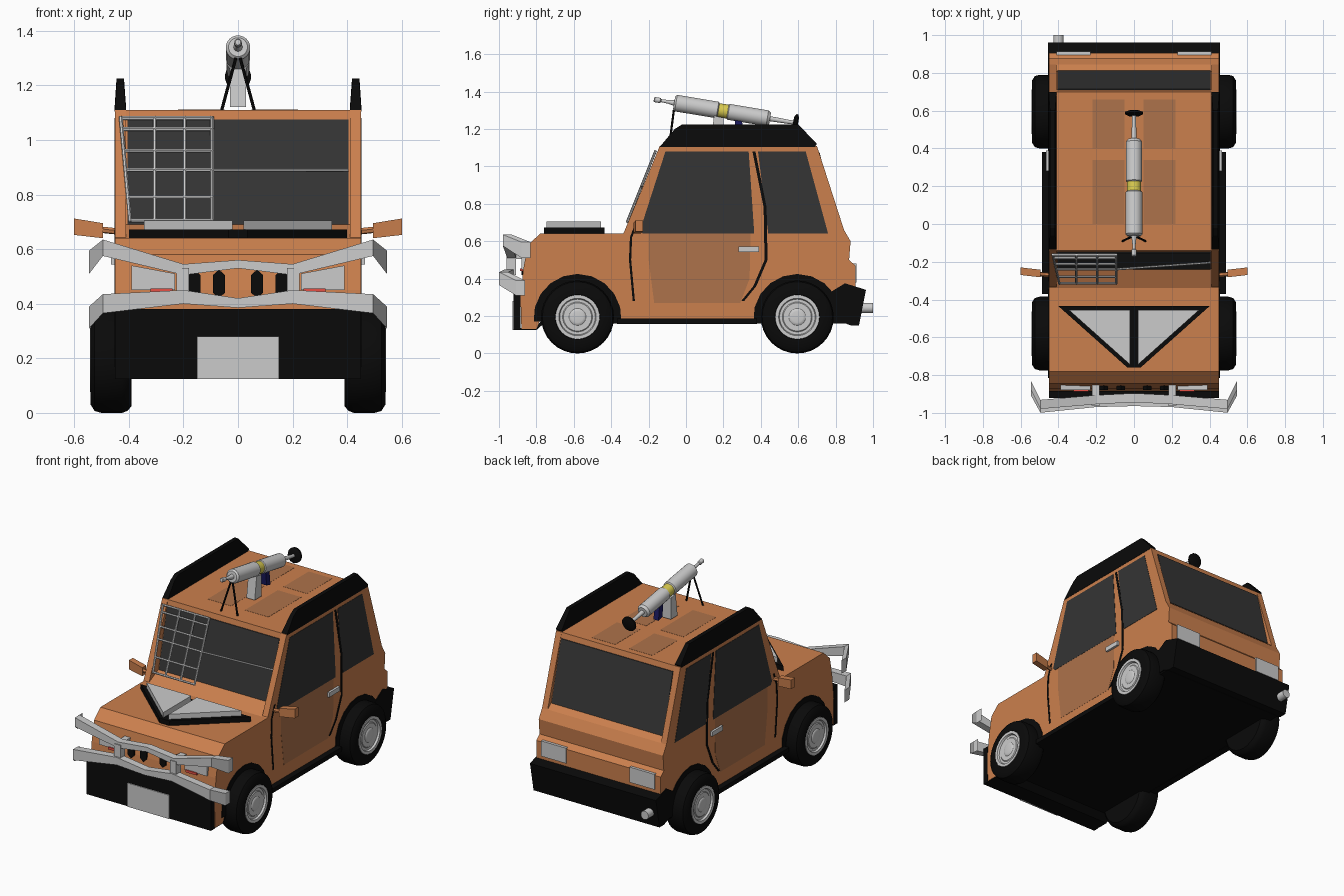
import bpy, bmesh
from math import sin, cos, pi, radians
from mathutils import Vector


def mat(name, *rgb):
    m = bpy.data.materials.new(name)
    m.diffuse_color = (*rgb, 1)
    return m


ORANGE = mat("orange_paint", 0.60, 0.215, 0.075)
BROWN = mat("faded_paint", 0.42, 0.17, 0.07)
BLACK = mat("black_trim", 0.003, 0.003, 0.003)
GLASS = mat("dark_glass", 0.035, 0.035, 0.035)
STEEL = mat("steel", 0.55, 0.55, 0.55)
RED = mat("red_lens", 0.8, 0.08, 0.06)
YELLOW = mat("yellow_band", 0.7, 0.6, 0.08)
BLUE = mat("blue_grip", 0.01, 0.01, 0.12)


def make(name, verts, faces, m, mirror=False, smooth=False):
    me = bpy.data.meshes.new(name)
    me.from_pydata(verts, [], faces)
    bm = bmesh.new()
    bm.from_mesh(me)
    bmesh.ops.remove_doubles(bm, verts=bm.verts, dist=1e-5)
    bmesh.ops.recalc_face_normals(bm, faces=bm.faces)
    bm.to_mesh(me)
    bm.free()
    ob = bpy.data.objects.new(name, me)
    bpy.context.collection.objects.link(ob)
    me.materials.append(m)
    if mirror:
        ob.modifiers.new("mirror", "MIRROR")
    if smooth:
        bpy.ops.object.select_all(action="DESELECT")
        ob.select_set(True)
        bpy.context.view_layer.objects.active = ob
        bpy.ops.object.shade_smooth_by_angle(angle=radians(35))
    return ob


def loft(name, rings, m, mirror=False, smooth=False):
    n = len(rings[0])
    verts = [tuple(p) for r in rings for p in r]
    faces = [(k * n + i, k * n + (i + 1) % n, (k + 1) * n + (i + 1) % n, (k + 1) * n + i)
             for k in range(len(rings) - 1) for i in range(n)]
    faces += [tuple(range(n)), tuple(range(len(verts) - n, len(verts)))]
    return make(name, verts, faces, m, mirror, smooth)


def prism(name, pts, axis, lo, hi, m, mirror=False):
    put = {"x": lambda p, d: (d, p[0], p[1]),
           "y": lambda p, d: (p[0], d, p[1]),
           "z": lambda p, d: (p[0], p[1], d)}[axis]
    return loft(name, [[put(p, d) for p in pts] for d in (lo, hi)], m, mirror)


def box(name, x, y, z, m, mirror=False):
    return prism(name, [(x[0], y[0]), (x[1], y[0]), (x[1], y[1]), (x[0], y[1])], "z", *z, m, mirror)


def lathe(name, start, direction, profile, m, n=20, mirror=False):
    # profile: (distance along axis, radius)
    d = Vector(direction).normalized()
    u = d.orthogonal().normalized()
    v = d.cross(u)
    rings = [[Vector(start) + d * t + (u * cos(2 * pi * i / n) + v * sin(2 * pi * i / n)) * r
              for i in range(n)] for t, r in profile]
    return loft(name, rings, m, mirror, n > 6)


def rod(name, a, b, r, m, n=6, mirror=False):
    d = Vector(b) - Vector(a)
    return lathe(name, a, d, [(0, r), (d.length, r)], m, n, mirror)


def strip(name, pts, w, m):
    edge = [(y + w, z) for y, z in reversed(pts)]
    prism(name, pts + edge, "x", 0.44, 0.453, m, True)


# Body shell with window pillars standing proud of the recessed glass
prism("body", [(-0.88, 0.13), (-0.885, 0.30), (-0.87, 0.45), (-0.845, 0.58), (-0.78, 0.64),
               (-0.34, 0.64), (-0.235, 0.69), (-0.14, 1.11), (0.70, 1.11), (0.808, 0.69), (0.845, 0.66),
               (0.88, 0.60), (0.872, 0.50), (0.905, 0.47), (0.905, 0.34), (0.86, 0.18),
               (-0.78, 0.18), (-0.80, 0.13)], "x", -0.45, 0.45, ORANGE)
prism("windscreen_pillar", [(-0.14, 1.11), (-0.335, 0.64), (-0.23, 0.64)], "x", 0.41, 0.45, ORANGE, True)
prism("rear_pillar", [(0.70, 1.11), (0.845, 0.66), (0.79, 0.66)], "x", 0.41, 0.45, ORANGE, True)

# Glass
prism("windscreen", [(-0.14, 1.075), (-0.153, 1.075), (-0.24, 0.69), (-0.225, 0.69)], "x", -0.405, 0.405, GLASS)
prism("rear_window", [(0.70, 1.075), (0.714, 1.075), (0.812, 0.69), (0.80, 0.69)], "x", -0.405, 0.405, GLASS)
prism("front_side_window", [(-0.23, 0.64), (-0.245, 0.66), (-0.11, 1.08), (0.335, 1.08), (0.365, 0.64)],
      "x", 0.44, 0.452, GLASS, True)
prism("rear_side_window", [(0.44, 0.64), (0.385, 1.08), (0.64, 1.08), (0.76, 0.64)],
      "x", 0.44, 0.452, GLASS, True)

# Doors
strip("rear_door_gap", [(0.355, 1.08), (0.415, 0.78), (0.42, 0.50), (0.36, 0.36), (0.295, 0.28)], 0.016, BLACK)
strip("front_door_gap", [(-0.27, 0.70), (-0.30, 0.62), (-0.305, 0.50), (-0.285, 0.28)], 0.012, BLACK)
prism("door_panel", [(-0.20, 0.64), (-0.20, 0.50), (-0.17, 0.27), (0.29, 0.27), (0.34, 0.40), (0.345, 0.64)],
      "x", 0.44, 0.451, BROWN, True)
box("door_handle", (0.44, 0.465), (0.28, 0.39), (0.543, 0.573), STEEL, True)

# Roof rails, narrower at the top, and roof panels
rail = prism("roof_rail", [(-0.14, 1.105), (-0.06, 1.20), (-0.02, 1.225), (0.60, 1.225), (0.70, 1.12), (0.69, 1.105)],
             "x", 0.41, 0.452, BLACK, True)
for v in rail.data.vertices:
    if v.co.z > 1.19:
        v.co.x = 0.432 + (v.co.x - 0.432) * 0.65
for y0, y1 in ((0.0, 0.34), (0.40, 0.66)):
    box("roof_panel", (0.05, 0.22), (y0, y1), (1.10, 1.111), BROWN, True)

# Underbody, sills and wheel arches
prism("underbody", [(-0.90, 0.125), (-0.80, 0.125), (-0.76, 0.16), (0.88, 0.16), (0.88, 0.19), (-0.76, 0.19),
                    (-0.81, 0.135), (-0.90, 0.135)], "x", -0.448, 0.448, BLACK)
box("side_step", (0.44, 0.487), (-0.37, 0.38), (0.158, 0.187), BLACK, True)
for y in (-0.58, 0.595):
    arch = [(y + 0.235 * cos(radians(a)), 0.19 + 0.235 * sin(radians(a))) for a in range(-5, 186, 19)]
    prism("wheel_arch", arch, "x", 0.40, 0.455, BLACK, True)

# Wheels
for y in (-0.58, 0.595):
    lathe("tyre", (0.39, y, 0.195), (1, 0, 0),
          [(0, 0.12), (0, 0.17), (0.015, 0.188), (0.035, 0.195), (0.11, 0.195),
           (0.135, 0.188), (0.15, 0.165), (0.15, 0.12), (0.135, 0.115)], BLACK, 32, True)
    lathe("wheel_rim", (0.50, y, 0.195), (1, 0, 0),
          [(0, 0.118), (0.042, 0.118), (0.042, 0.10), (0.03, 0.095), (0.03, 0.08),
           (0.034, 0.075), (0.034, 0.045), (0.038, 0.04), (0.04, 0.03)], STEEL, 32, True)

# Front bumper, plate, grille and lamps
box("front_bumper", (-0.45, 0.45), (-0.922, -0.885), (0.125, 0.38), BLACK)
box("blank_plate", (-0.15, 0.15), (-0.928, -0.91), (0.125, 0.28), STEEL)
for x in (0.07, 0.16):
    slot = [(x - 0.022, 0.44), (x, 0.42), (x + 0.022, 0.44), (x + 0.022, 0.505), (x, 0.525), (x - 0.022, 0.505)]
    prism("grille_slot", slot, "y", -0.88, -0.85, BLACK, True)
prism("headlamp", [(0.23, 0.45), (0.39, 0.45), (0.39, 0.54), (0.23, 0.51)], "y", -0.88, -0.85, STEEL, True)
box("indicator_lens", (0.24, 0.32), (-0.887, -0.86), (0.44, 0.455), RED, True)

# Bull bar: each section is x, y, low z, high z
bars = {"upper_bull_bar": [(0, -0.92, 0.53, 0.56), (0.2, -0.93, 0.505, 0.545),
                           (0.495, -0.955, 0.575, 0.635), (0.545, -0.855, 0.51, 0.595)],
        "lower_bull_bar": [(0, -0.94, 0.385, 0.42), (0.2, -0.945, 0.40, 0.45),
                           (0.495, -0.975, 0.365, 0.435), (0.545, -0.885, 0.31, 0.39)]}
for name, secs in bars.items():
    secs = [(-x, y, a, b) for x, y, a, b in secs[:0:-1]] + secs
    loft(name, [[(x, y - 0.024, a), (x, y + 0.024, a), (x, y + 0.024, b), (x, y - 0.024, b)]
                for x, y, a, b in secs], STEEL)
box("bull_bar_upright", (0.18, 0.225), (-0.96, -0.91), (0.42, 0.53), STEEL, True)
box("bull_bar_bracket", (0.182, 0.223), (-0.94, -0.84), (0.505, 0.54), STEEL, True)

# Bonnet scoop
prism("scoop_base", [(-0.40, -0.435), (0.40, -0.435), (0.035, -0.76), (-0.035, -0.76)], "z", 0.635, 0.672, BLACK)
prism("scoop_plate", [(0.02, -0.455), (0.345, -0.455), (0.02, -0.745)], "z", 0.665, 0.705, STEEL, True)


# Windscreen guard
def guard(x, z):
    return (x, -0.152 - (1.11 - z) * 0.4, z)


for top, low in ((-0.43, -0.395), (-0.305, -0.305), (-0.195, -0.195), (-0.095, -0.095)):
    rod("guard_upright", guard(top, 1.085), guard(low, 0.70), 0.007, STEEL)
for z in (1.08, 1.04, 0.96, 0.89, 0.79, 0.705):
    rod("guard_crossbar", guard(-0.425 + (1.08 - z) * 0.08, z), guard(-0.092, z), 0.007, STEEL)
rod("guard_long_bar", guard(-0.095, 0.89), (0.405, -0.205, 0.89), 0.006, STEEL)

# Wing mirrors
rod("mirror_arm", (0.445, -0.27, 0.665), (0.51, -0.265, 0.672), 0.012, ORANGE, 6, True)
loft("wing_mirror", [[(x, y - 0.02, a), (x, y + 0.02, a), (x, y + 0.02, b), (x, y - 0.02, b)]
                     for x, y, a, b in ((0.495, -0.262, 0.64, 0.695), (0.60, -0.25, 0.652, 0.712))],
     ORANGE, True)

# Rear bumper, lamps and exhaust
prism("rear_bumper", [(0.76, 0.32), (0.85, 0.375), (0.962, 0.34), (0.925, 0.15), (0.88, 0.15), (0.80, 0.18)],
      "x", -0.456, 0.456, BLACK)
box("tail_lamp", (0.23, 0.41), (0.86, 0.912), (0.38, 0.48), STEEL, True)
rod("exhaust", (-0.40, 0.90, 0.243), (-0.40, 1.0, 0.243), 0.028, STEEL, 12)

# Roof launcher
axis = Vector((0, 1, -0.166)).normalized()
nose = Vector((0, -0.172, 1.358))
parts = [("launcher_muzzle", [(0, 0.010), (0.005, 0.014), (0.035, 0.014), (0.04, 0.008), (0.08, 0.010), (0.13, 0.02)], STEEL),
         ("launcher_front_tube", [(0.11, 0.035), (0.12, 0.045), (0.345, 0.045), (0.352, 0.036)], STEEL),
         ("launcher_band", [(0.345, 0.038), (0.405, 0.038)], YELLOW),
         ("launcher_rear_tube", [(0.398, 0.036), (0.405, 0.043), (0.615, 0.043), (0.63, 0.032)], STEEL),
         ("launcher_tail", [(0.62, 0.014), (0.77, 0.010)], STEEL),
         ("launcher_end_disc", [(0.755, 0.03), (0.765, 0.048), (0.775, 0.048), (0.782, 0.03)], BLACK)]
for name, prof, m in parts:
    lathe(name, nose, axis, prof, m)
rod("bipod_leg", (0.008, -0.065, 1.30), (0.06, -0.09, 1.108), 0.006, BLACK, 6, True)
prism("launcher_grip", [(0.15, 1.27), (0.20, 1.26), (0.20, 1.12), (0.13, 1.12)], "x", -0.03, 0.03, STEEL)
prism("launcher_trigger_grip", [(0.26, 1.25), (0.30, 1.24), (0.31, 1.15), (0.27, 1.16)], "x", -0.018, 0.018, BLUE)
